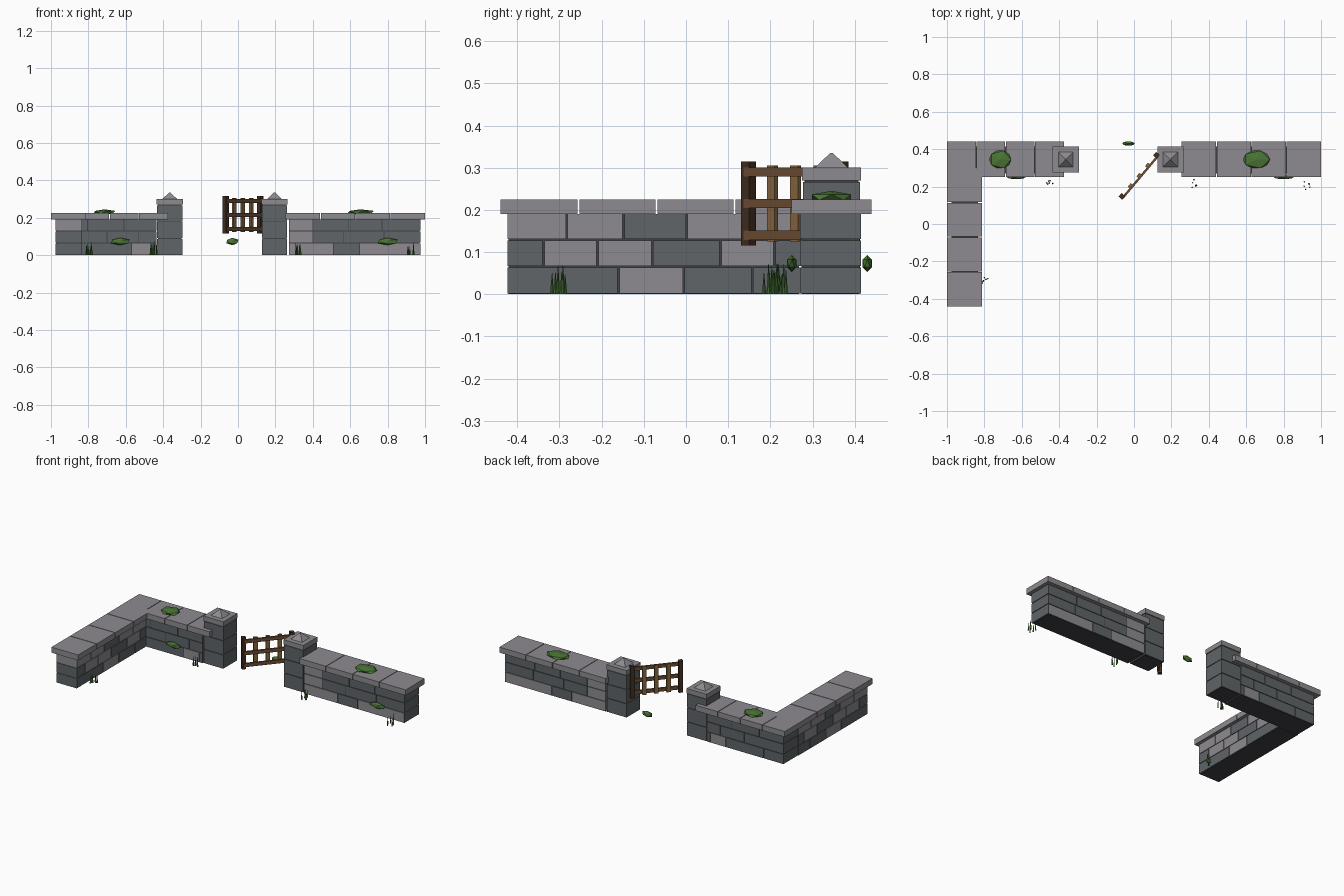
import bpy, bmesh, math, random
from mathutils import Matrix, Vector

cube = bpy.data.objects.get("Cube")
if cube:
    bpy.data.objects.remove(cube, do_unlink=True)
random.seed(4)


def material(name, r, g, b):
    m = bpy.data.materials.new(name)
    m.use_nodes = True
    m.diffuse_color = (r, g, b, 1)
    bsdf = m.node_tree.nodes["Principled BSDF"]
    bsdf.inputs["Base Color"].default_value = (r, g, b, 1)
    bsdf.inputs["Roughness"].default_value = 0.9
    return m


LIGHT = material("light stone", 0.27, 0.26, 0.28)
DARK = material("dark stone", 0.115, 0.13, 0.137)
MORTAR = material("mortar", 0.05, 0.053, 0.058)
POST = material("dark wood", 0.055, 0.028, 0.014)
RAIL = material("brown wood", 0.16, 0.075, 0.033)
PICKET = material("pale wood", 0.25, 0.14, 0.055)
MOSS = material("moss green", 0.07, 0.18, 0.035)
GRASS = material("grass green", 0.055, 0.15, 0.03)


def finish(name, bm, mats):
    mesh = bpy.data.meshes.new(name)
    bm.to_mesh(mesh)
    bm.free()
    for m in mats:
        mesh.materials.append(m)
    ob = bpy.data.objects.new(name, mesh)
    bpy.context.collection.objects.link(ob)
    return ob


def add_box(bm, lo, hi, index=0, frame=Matrix()):
    lo, hi = Vector(lo), Vector(hi)
    mat = frame @ Matrix.Translation((lo + hi) / 2) @ Matrix.Diagonal((*(hi - lo), 1))
    verts = bmesh.ops.create_cube(bm, size=1, matrix=mat)["verts"]
    for f in {f for v in verts for f in v.link_faces}:
        f.material_index = index


def boxes(name, mat, spans, frame=Matrix()):
    bm = bmesh.new()
    for lo, hi in spans:
        add_box(bm, lo, hi, 0, frame)
    return finish(name, bm, [mat])


ROWS = [(0.002, 0.063), (0.067, 0.127), (0.131, 0.19)]
GAP = 0.002


def along(axis, a, b, c, d, z0, z1):
    """Box corners running a..b along the axis and c..d across it."""
    if axis == "x":
        return (a, c, z0), (b, d, z1)
    return (c, a, z0), (d, b, z1)


def wall(name, axis, across, courses, cap_span, cap_across, slabs):
    c, d = across
    start, end = courses[0][0][0], courses[0][0][-1]
    boxes(name + "_core", MORTAR,
          [along(axis, start + 0.004, end - 0.004, c + 0.004, d - 0.004, 0, 0.19)])
    # Stone courses
    bm = bmesh.new()
    for (joints, shades), (z0, z1) in zip(courses, ROWS):
        for a, b, s in zip(joints, joints[1:], shades):
            lo, hi = along(axis, a + GAP, b - GAP, c, d, z0, z1)
            add_box(bm, lo, hi, "LD".index(s))
    finish(name + "_stones", bm, [LIGHT, DARK])
    # Coping slabs
    a, b = cap_span
    step = (b - a) / slabs
    boxes(name + "_coping", LIGHT,
          [along(axis, a + i * step + (GAP if i else 0),
                 a + (i + 1) * step - (GAP if i < slabs - 1 else 0),
                 *cap_across, 0.19, 0.225) for i in range(slabs)])


# Three runs of wall
wall("left_wall", "x", (0.27, 0.415), [
    ((0.27, 0.51, 0.65, 0.975), "LDL"),
    ((0.27, 0.40, 0.565, 0.78, 0.975), "LDDD"),
    ((0.27, 0.40, 0.59, 0.77, 0.975), "LDDD")],
    (0.255, 1.0), (0.25, 0.44), 4)
wall("right_wall", "x", (0.27, 0.415), [
    ((-0.975, -0.835, -0.57, -0.46, -0.435), "DDLD"),
    ((-0.975, -0.70, -0.53, -0.435), "DDD"),
    ((-0.975, -0.805, -0.61, -0.435), "DDD")],
    (-1.0, -0.375), (0.25, 0.44), 4)
wall("side_wall", "y", (-0.977, -0.833), [
    ((-0.425, -0.16, -0.005, 0.157, 0.272), "DLDD"),
    ((-0.425, -0.338, -0.21, -0.08, 0.082, 0.21, 0.272), "DLLDLD"),
    ((-0.425, -0.283, -0.148, 0.002, 0.14, 0.272), "LLDLL")],
    (-0.44, 0.30), (-0.999, -0.812), 4)

# Dark stones closing the free end of the left wall
boxes("left_wall_end", DARK,
      [((0.97, 0.27, z0), (0.977, 0.415, z1)) for z0, z1 in ROWS])

# Gate pillars: stacked blocks, cap slab and pyramid finial
for side, x in (("left", 0.195), ("right", -0.365)):
    y, h = 0.345, 0.07
    boxes(side + "_pillar_core", MORTAR,
          [((x - h + 0.006, y - h + 0.006, 0), (x + h - 0.006, y + h - 0.006, 0.27))])
    boxes(side + "_pillar_blocks", DARK,
          [((x - h + 0.002, y - h + 0.002, i * 0.0895 + 0.002),
            (x + h - 0.002, y + h - 0.002, (i + 1) * 0.0895 - 0.002)) for i in range(3)])
    boxes(side + "_pillar_cap", LIGHT, [((x - h, y - h, 0.27), (x + h, y + h, 0.30))])
    bm = bmesh.new()
    bmesh.ops.create_cone(bm, cap_ends=True, segments=4, radius1=0.056, radius2=0.004,
                          depth=0.035, matrix=Matrix.Translation((x, y, 0.3175))
                          @ Matrix.Rotation(math.pi / 4, 4, "Z"))
    finish(side + "_pillar_finial", bm, [LIGHT])

# Open gate: local x runs along it, local -y is its rail side
start, end = Vector((-0.065, 0.148, 0)), Vector((0.12, 0.368, 0))
length = (end - start).length
angle = math.atan2(end.y - start.y, end.x - start.x)
gate = Matrix.Translation(start) @ Matrix.Rotation(angle, 4, "Z")
boxes("gate_posts", POST,
      [((x - 0.0125, -0.0125, 0.115), (x + 0.0125, 0.0125, 0.315)) for x in (0, length)], gate)
boxes("gate_pickets", PICKET,
      [((length * i / 4 - 0.012, -0.003, 0.125), (length * i / 4 + 0.012, 0.009, 0.305))
       for i in (1, 2, 3)], gate)
boxes("gate_rails", RAIL,
      [((-0.002, -0.015, z - 0.011), (length + 0.002, -0.003, z + 0.011))
       for z in (0.14, 0.215, 0.29)], gate)

# Moss clumps on the coping, the wall faces and beside the opening
CLUMPS = [("coping_moss_right", (-0.715, 0.345, 0.23), (0.065, 0.055, 0.015)),
          ("coping_moss_left", (0.655, 0.345, 0.23), (0.08, 0.055, 0.015)),
          ("face_moss_right", (-0.63, 0.251, 0.073), (0.057, 0.013, 0.02)),
          ("face_moss_left", (0.80, 0.251, 0.073), (0.06, 0.013, 0.02)),
          ("opening_moss", (-0.03, 0.43, 0.073), (0.037, 0.013, 0.02))]
for name, centre, radii in CLUMPS:
    bm = bmesh.new()
    bmesh.ops.create_icosphere(bm, subdivisions=1, radius=1,
                               matrix=Matrix.Translation(centre) @ Matrix.Diagonal((*radii, 1)))
    finish(name, bm, [MOSS])

# Grass tufts of thin tapered blades
for i, (x, y) in enumerate([(-0.795, -0.305), (-0.45, 0.215), (0.325, 0.215), (0.92, 0.205)]):
    bm = bmesh.new()
    for k in range(6):
        h = random.uniform(0.045, 0.075)
        px = x + random.uniform(-0.02, 0.02)
        py = y + random.uniform(-0.022, 0.022)
        lean = Matrix.Rotation(random.uniform(-0.08, 0.08), 4, "Y")
        bmesh.ops.create_cone(bm, cap_ends=True, segments=4, radius1=0.005, radius2=0.0005,
                              depth=h, matrix=Matrix.Translation((px, py, h / 2)) @ lean)
    # Keep leaning blades above ground
    for v in bm.verts:
        v.co.z = max(v.co.z, 0)
    finish("grass_tuft_%d" % (i + 1), bm, [GRASS])
